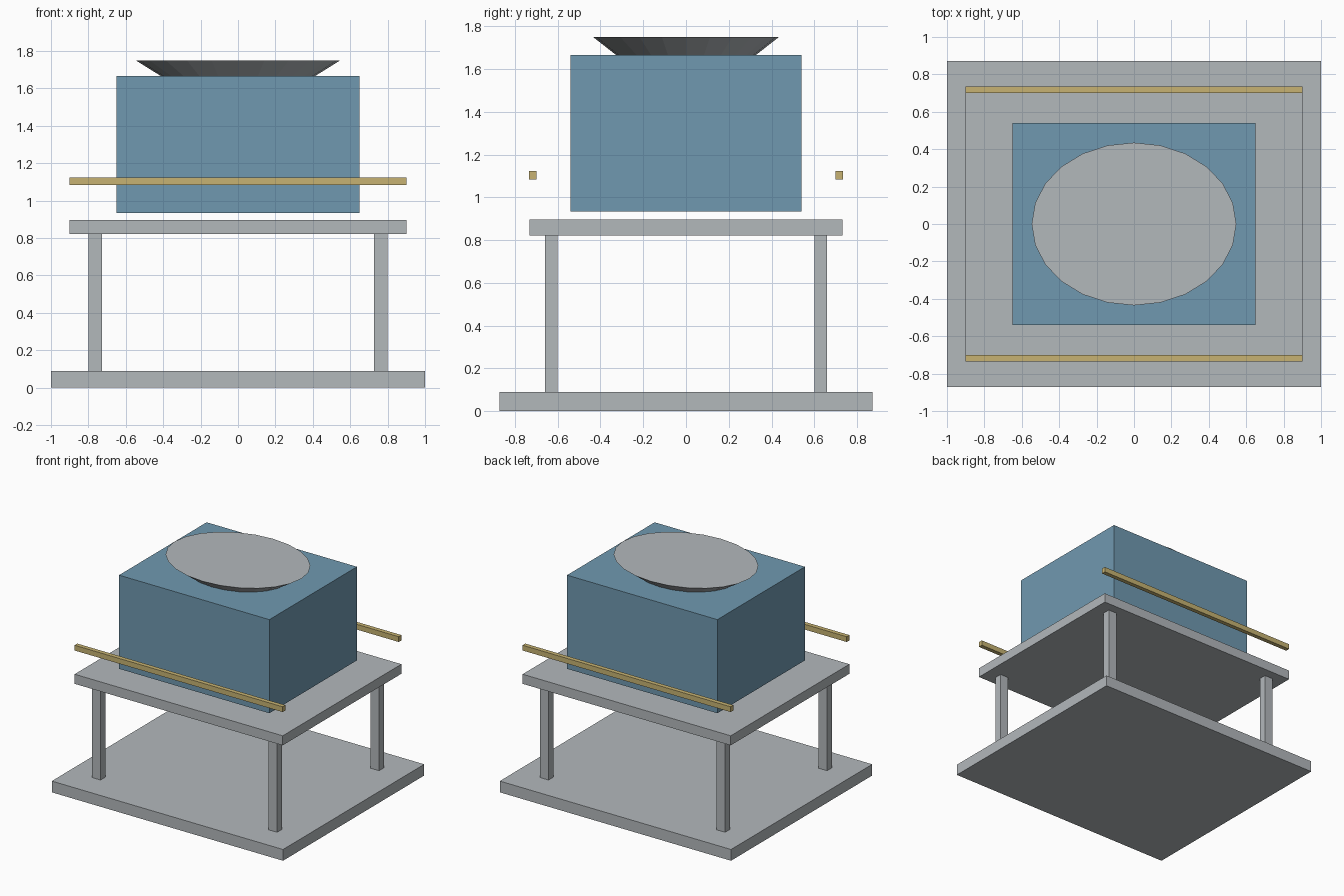
import bpy
import bmesh

if "Cube" in bpy.data.objects:
    bpy.data.objects.remove(bpy.data.objects["Cube"])


def material(name, rgb):
    m = bpy.data.materials.new(name)
    m.diffuse_color = (*rgb, 1.0)
    m.use_nodes = True
    m.node_tree.nodes["Principled BSDF"].inputs["Base Color"].default_value = m.diffuse_color
    return m


GREY = material("light grey metal", (0.45, 0.48, 0.50))
BLUE = material("blue casing", (0.163, 0.318, 0.434))
GOLD = material("brass yellow", (0.57, 0.45, 0.17))


def add_object(name, bm, mat):
    mesh = bpy.data.meshes.new(name)
    bm.to_mesh(mesh)
    bm.free()
    mesh.materials.append(mat)
    obj = bpy.data.objects.new(name, mesh)
    bpy.context.collection.objects.link(obj)
    return obj


def box(name, x, y, z, mat):
    """Box from (min, max) ranges on each axis."""
    bm = bmesh.new()
    bmesh.ops.create_cube(bm, size=1.0)
    for v in bm.verts:
        for i, (lo, hi) in enumerate((x, y, z)):
            v.co[i] = lo if v.co[i] < 0 else hi
    return add_object(name, bm, mat)


def slab(name, hx, hy, z, mat):
    return box(name, (-hx, hx), (-hy, hy), z, mat)


# Base plate, raised deck and main casing
slab("base_plate", 1.0, 0.872, (0.0, 0.088), GREY)
slab("deck", 0.90, 0.733, (0.822, 0.897), GREY)
slab("casing", 0.65, 0.541, (0.933, 1.665), BLUE)

# Four legs and two side rails
for sy, end in ((-1, "front"), (1, "back")):
    for sx, side in ((-1, "left"), (1, "right")):
        box(f"{end}_{side}_leg",
            sorted((sx * 0.727, sx * 0.80)),
            sorted((sy * 0.60, sy * 0.66)),
            (0.088, 0.822), GREY)
    box(f"{end}_rail", (-0.90, 0.90),
        sorted((sy * 0.70, sy * 0.734)), (1.083, 1.124), GOLD)

# Flared oval hopper lid, 24 flat sides
bm = bmesh.new()
bmesh.ops.create_cone(bm, cap_ends=True, segments=24,
                      radius1=0.75, radius2=1.0, depth=1.0)
for v in bm.verts:
    v.co.x *= 0.547
    v.co.y *= 0.435
    v.co.z = 1.665 if v.co.z < 0 else 1.75
add_object("hopper_lid", bm, GREY)
